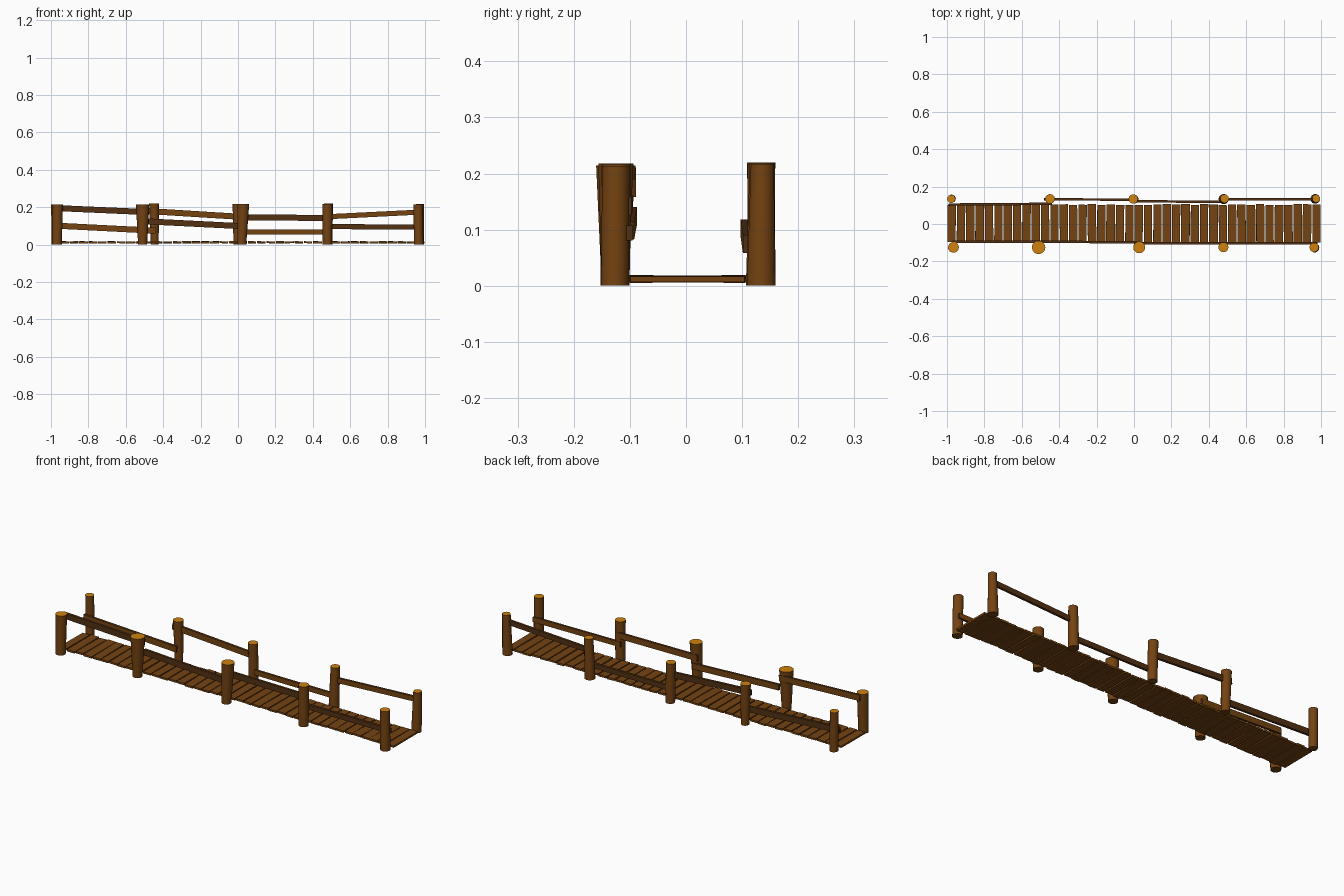
import bpy, bmesh, math, random
from mathutils import Vector, Matrix

if "Cube" in bpy.data.objects:
    bpy.data.objects.remove(bpy.data.objects["Cube"])

random.seed(4)


def material(name, rgb):
    m = bpy.data.materials.new(name)
    m.diffuse_color = (*rgb, 1)
    m.use_nodes = True
    m.node_tree.nodes["Principled BSDF"].inputs["Base Color"].default_value = m.diffuse_color
    return m


WOOD = material("brown wood", (0.175, 0.056, 0.006))
DARK = material("dark brown wood", (0.085, 0.030, 0.006))
CUT = material("golden cut wood", (0.62, 0.22, 0.005))


def finish(bm, name, mats):
    me = bpy.data.meshes.new(name)
    bmesh.ops.recalc_face_normals(bm, faces=bm.faces)
    bm.to_mesh(me)
    bm.free()
    for m in mats:
        me.materials.append(m)
    ob = bpy.data.objects.new(name, me)
    bpy.context.collection.objects.link(ob)
    return ob


def post(name, bottom, top, r0, r1, sides=14):
    """Tapered, leaning log with a bare cut top."""
    bm = bmesh.new()
    rings = []
    for c, r in ((bottom, r0), (top, r1)):
        rings.append([bm.verts.new((c[0] + r * math.cos(2 * math.pi * i / sides),
                                    c[1] + r * math.sin(2 * math.pi * i / sides), c[2]))
                      for i in range(sides)])
    for i in range(sides):
        j = (i + 1) % sides
        bm.faces.new((rings[0][i], rings[0][j], rings[1][j], rings[1][i])).smooth = True
    bm.faces.new(rings[0])
    bm.faces.new(rings[1]).material_index = 1
    for e in bm.edges:
        if any(len(f.verts) > 4 for f in e.link_faces):
            e.smooth = False
    finish(bm, name, (WOOD, CUT))


def rail(name, a, b, side, height=0.032, thick=0.013):
    """Board from a to b; the inner face is lighter than the weathered rest."""
    a, b = Vector(a), Vector(b)
    bm = bmesh.new()
    bmesh.ops.create_cube(bm, size=1)
    rot = (b - a).to_track_quat('X', 'Z').to_matrix().to_4x4()
    bm.transform(Matrix.Translation((a + b) / 2) @ rot
                 @ Matrix.Diagonal(((b - a).length, thick, height, 1)))
    bm.normal_update()
    for f in bm.faces:
        f.material_index = 0 if f.normal.y * side < -0.8 else 1
    finish(bm, name, (WOOD, DARK))


# Deck planks, each slightly uneven
COUNT = 40
for i in range(COUNT):
    bm = bmesh.new()
    bmesh.ops.create_cube(bm, size=1)
    x = -1 + (i + 0.5) * 2 / COUNT
    width = random.uniform(0.043, 0.047)
    length = 0.2 + random.uniform(-0.004, 0.008)
    tilt = (Matrix.Rotation(random.uniform(-0.014, 0.014), 4, 'X')
            @ Matrix.Rotation(random.uniform(-0.04, 0.04), 4, 'Y')
            @ Matrix.Rotation(random.uniform(-0.012, 0.012), 4, 'Z'))
    bm.transform(Matrix.Translation((x, 0.003, 0.012)) @ tilt
                 @ Matrix.Diagonal((width, length, 0.010, 1)))
    finish(bm, "deck_plank", (WOOD,))

# Posts: bottom x, bottom y, top x, top y, bottom radius, top radius, height
FRONT = [(-0.968, -0.127, -0.965, -0.125, 0.026, 0.029, 0.213),
         (-0.510, -0.127, -0.510, -0.125, 0.024, 0.036, 0.214),
         (0.020, -0.127, 0.028, -0.125, 0.024, 0.032, 0.218),
         (0.478, -0.125, 0.478, -0.124, 0.025, 0.027, 0.217),
         (0.966, -0.127, 0.963, -0.125, 0.025, 0.025, 0.213)]
BACK = [(-0.975, 0.135, -0.977, 0.134, 0.022, 0.022, 0.213),
        (-0.445, 0.133, -0.449, 0.134, 0.021, 0.026, 0.220),
        (0.000, 0.133, -0.004, 0.134, 0.024, 0.025, 0.216),
        (0.479, 0.133, 0.484, 0.136, 0.027, 0.023, 0.219),
        (0.969, 0.134, 0.974, 0.136, 0.026, 0.021, 0.216)]
for name, row in (("front_post", FRONT), ("back_post", BACK)):
    for bx, by, tx, ty, r0, r1, h in row:
        post(name, (bx, by, 0.0), (tx, ty, h), r0, r1)

# Rails alternate between high and low along each side
rail("front_rail", (-0.97, -0.096, 0.195), (-0.49, -0.096, 0.174), -1)
rail("front_rail", (-0.49, -0.094, 0.124), (0.03, -0.099, 0.098), -1)
rail("front_rail", (0.00, -0.102, 0.146), (0.49, -0.104, 0.142), -1)
rail("front_rail", (0.46, -0.104, 0.096), (0.98, -0.102, 0.094), -1, 0.027)
rail("back_rail", (-0.99, 0.104, 0.102), (-0.44, 0.108, 0.074), 1)
rail("back_rail", (-0.48, 0.132, 0.179), (0.02, 0.130, 0.148), 1)
rail("back_rail", (-0.01, 0.122, 0.068), (0.49, 0.118, 0.068), 1, 0.027)
rail("back_rail", (0.46, 0.133, 0.148), (0.98, 0.133, 0.174), 1, 0.027)
